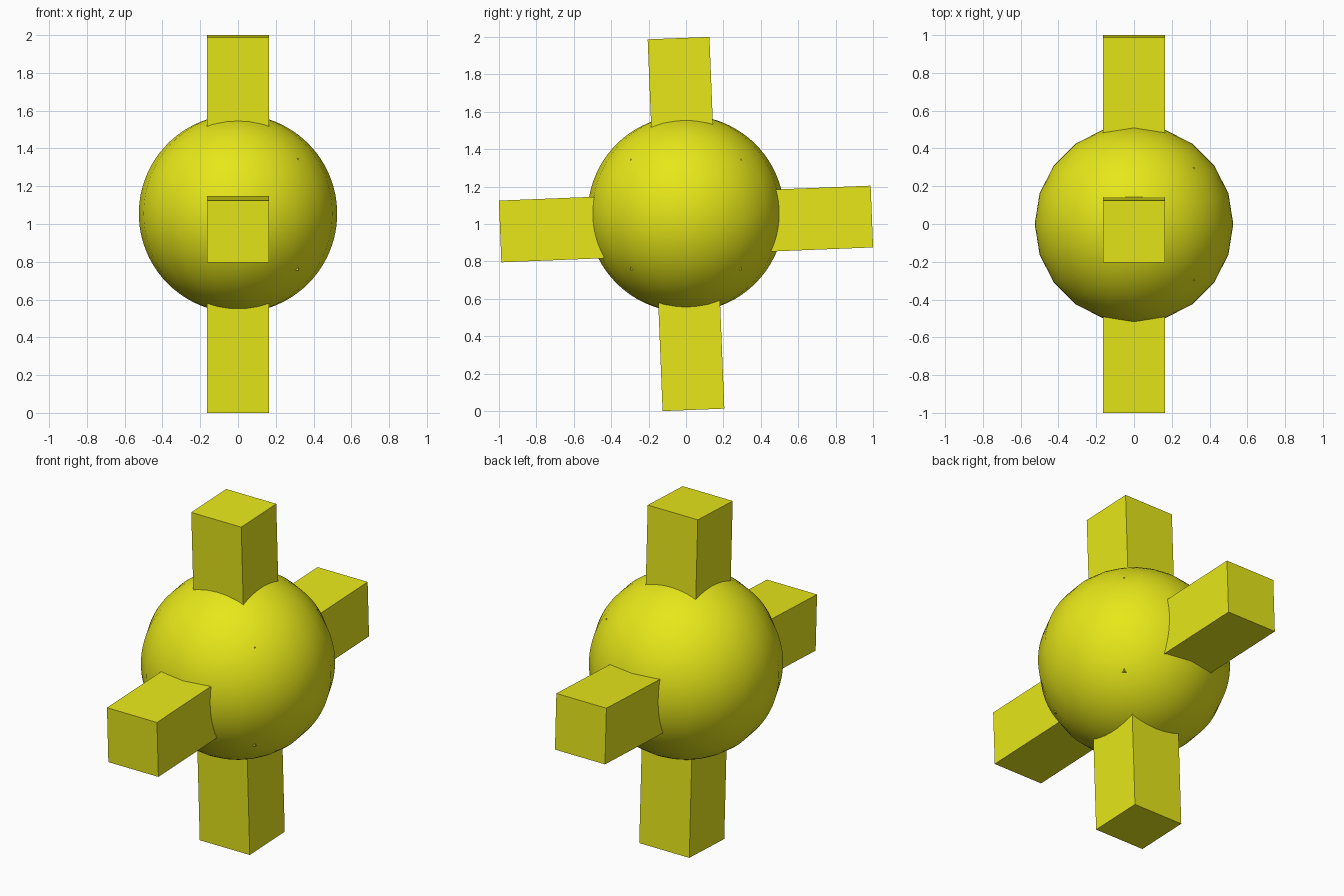
import bpy
from math import radians

if "Cube" in bpy.data.objects:
    bpy.data.objects.remove(bpy.data.objects["Cube"])

yellow = bpy.data.materials.new("yellow")
yellow.diffuse_color = (0.8, 0.8, 0.01, 1)
yellow.use_nodes = True
yellow.node_tree.nodes["Principled BSDF"].inputs["Base Color"].default_value = yellow.diffuse_color


def box(name, size, loc, tilt=0.0):
    bpy.ops.mesh.primitive_cube_add(size=1, location=loc, rotation=(tilt, 0, 0))
    ob = bpy.context.object
    ob.name = name
    ob.scale = size
    bpy.ops.object.transform_apply(location=False, rotation=False, scale=True)
    ob.data.materials.append(yellow)
    return ob


# Two crossed square beams, tilted slightly about x
TILT = radians(2.3)
box("vertical_beam", (0.33, 0.33, 1.987), (0, 0, 1.0), TILT)
box("horizontal_beam", (0.33, 1.987, 0.33), (0, 0, 1.0), TILT)

# Inner block whose +x corners just break the ball's surface
box("core_block", (0.60, 0.595, 0.592), (0.02, 0, 1.05))

# Ball: 20 sides around, fine from pole to pole
bpy.ops.mesh.primitive_uv_sphere_add(segments=20, ring_count=48, radius=0.525,
                                     location=(0, 0, 1.055))
ball = bpy.context.object
ball.name = "ball"
ball.data.materials.append(yellow)
bpy.ops.object.shade_smooth_by_angle(angle=radians(30))
